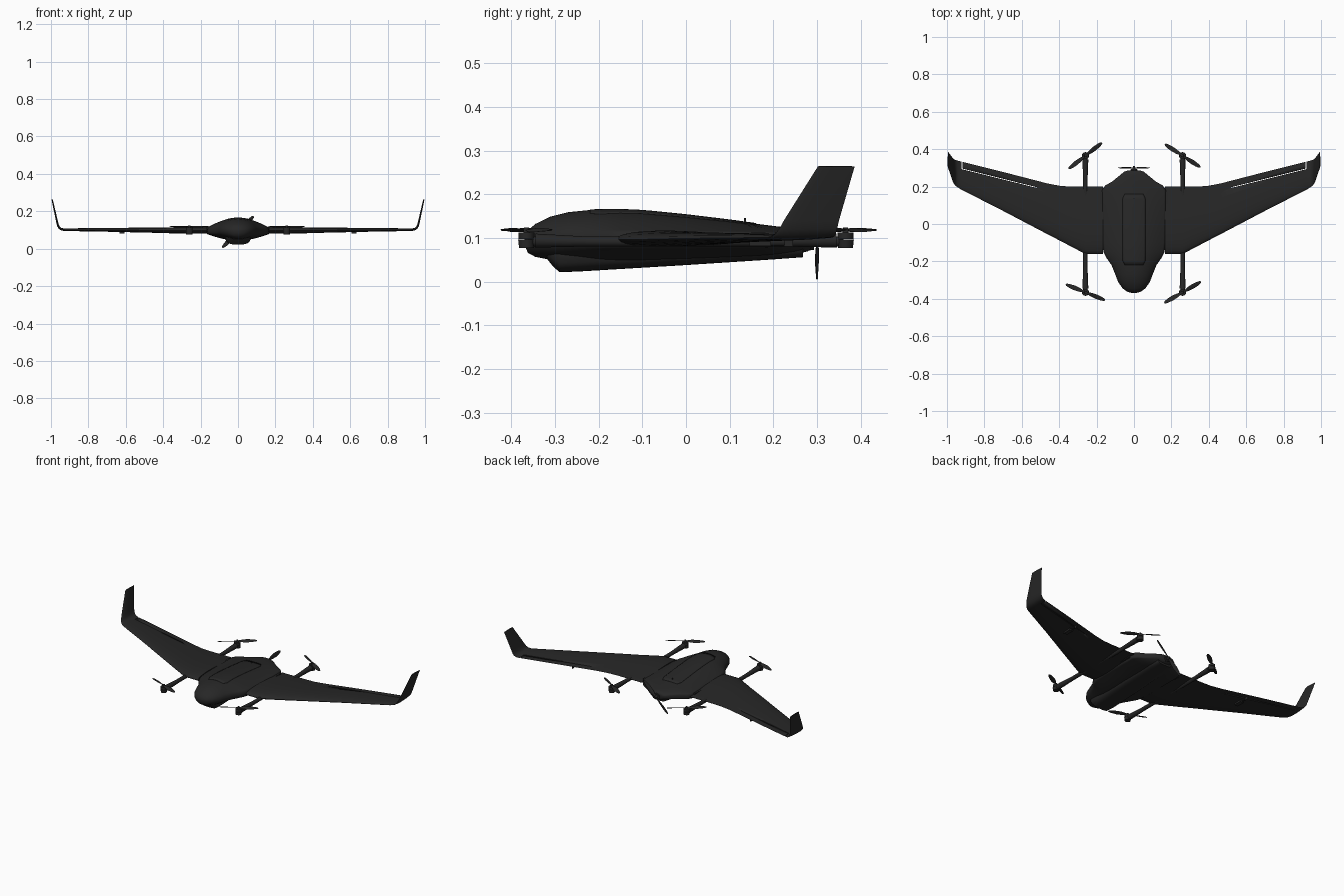
import bpy, bmesh, math
from mathutils import Matrix, Vector

if "Cube" in bpy.data.objects:
    bpy.data.objects.remove(bpy.data.objects["Cube"])

black = bpy.data.materials.new("matte_black")
black.diffuse_color = (0.02, 0.02, 0.02, 1)
black.use_nodes = True
black.node_tree.nodes["Principled BSDF"].inputs["Base Color"].default_value = black.diffuse_color


def finish(name, bm, mirror=False, angle=40):
    bmesh.ops.recalc_face_normals(bm, faces=bm.faces)
    me = bpy.data.meshes.new(name)
    bm.to_mesh(me)
    bm.free()
    ob = bpy.data.objects.new(name, me)
    bpy.context.collection.objects.link(ob)
    me.materials.append(black)
    bpy.ops.object.select_all(action='DESELECT')
    ob.select_set(True)
    bpy.context.view_layer.objects.active = ob
    bpy.ops.object.shade_smooth_by_angle(angle=math.radians(angle))
    if mirror:
        ob.modifiers.new("mirror", 'MIRROR').use_mirror_merge = False
    return ob


def loft(rings, closed=True, matrix=None):
    bm = bmesh.new()
    rows = [[bm.verts.new(p) for p in r] for r in rings]
    n = len(rows[0])
    for a, b in zip(rows, rows[1:]):
        for i in range(n if closed else n - 1):
            j = (i + 1) % n
            bm.faces.new((a[i], a[j], b[j], b[i]))
    if closed:
        bm.faces.new(rows[0])
        bm.faces.new(rows[-1])
    if matrix:
        bm.transform(matrix)
    return bm


def cylinder(name, p, q, r1, r2=None, mirror=False, sides=24):
    p, q = Vector(p), Vector(q)
    bm = bmesh.new()
    m = Matrix.Translation((p + q) / 2) @ (q - p).to_track_quat('Z', 'Y').to_matrix().to_4x4()
    bmesh.ops.create_cone(bm, cap_ends=True, segments=sides, radius1=r1,
                          radius2=r1 if r2 is None else r2, depth=(q - p).length, matrix=m)
    return finish(name, bm, mirror)


def box(name, c, size, mirror=False, rot=0):
    bm = bmesh.new()
    m = Matrix.Translation(c) @ Matrix.Rotation(rot, 4, 'Z') @ Matrix.Diagonal((*size, 1))
    bmesh.ops.create_cube(bm, size=1, matrix=m)
    return finish(name, bm, mirror)


# Blended fuselage: y, half width, top z, bottom z, amount of bell-shaped flank
BODY = [(-.369, .012, .100, .084, 0), (-.362, .036, .117, .066, 0), (-.345, .060, .132, .057, 0),
        (-.31, .085, .149, .050, .1), (-.27, .100, .159, .047, .25), (-.22, .120, .164, .044, .5),
        (-.18, .148, .165, .043, .8), (-.15, .163, .165, .043, 1), (-.10, .170, .163, .044, 1),
        (0, .172, .153, .048, 1), (.10, .172, .141, .053, 1), (.18, .172, .130, .058, 1),
        (.205, .155, .127, .060, .9), (.228, .115, .124, .062, .7), (.262, .074, .119, .065, .4),
        (.280, .052, .114, .070, .1), (.286, .035, .108, .076, 0)]
ZMID = .096


def body_point(st, a, grow=0):
    y, w, zt, zb, bell = st
    s = math.sin(a)
    h = (zt - ZMID if s >= 0 else ZMID - zb) + grow
    m = abs(s)
    t = min(.016, h) * min(1, m * 4)
    z = (1 - bell) * h * m + bell * (t + max(0, h - .016) * m ** 2.2)
    return (w * math.cos(a), y, ZMID + math.copysign(z, s))


N = 64
finish("fuselage", loft([[body_point(s, 2 * math.pi * i / N) for i in range(N)] for s in BODY]), angle=50)


def body_at(y):
    for a, b in zip(BODY, BODY[1:]):
        if a[0] <= y <= b[0]:
            t = (y - a[0]) / (b[0] - a[0])
            return [u + (v - u) * t for u, v in zip(a, b)]


# Top hatch follows the fuselage skin
rows = []
for k in range(15):
    st = body_at(-.22 + .38 * k / 14)
    half = .062 if 0 < k < 14 else .05
    rows.append([body_point(st, math.acos(half * (1 - i / 6) / st[1]), .0015) for i in range(13)])
hatch = finish("top_hatch", loft(rows, closed=False))
hatch.modifiers.new("thickness", 'SOLIDIFY').thickness = .003

# Belly equipment pod: y, half width, bottom z
rings = []
for y, w, zb in [(-.318, .045, .052), (-.305, .052, .036), (-.29, .056, .022), (-.25, .06, .023),
                 (0, .062, .038), (.2, .055, .051), (.268, .042, .056)]:
    ring = []
    for i in range(32):
        a = 2 * math.pi * i / 32
        c, s = math.cos(a), math.sin(a)
        cx = math.copysign(abs(c) ** .6, c)
        sz = math.copysign(abs(s) ** .6, s)
        mid = (zb + .09) / 2
        ring.append((w * cx * (1.15 + .15 * sz), y, mid + (.09 - zb) / 2 * sz))
    rings.append(ring)
finish("belly_pod", loft(rings), angle=35)

# Wing with upturned winglet: x, z, leading y, trailing y, thickness, tilt in degrees
WING = [(.167, .097, -.16, .20, .040, 0), (.26, .097, -.16, .20, .040, 0),
        (.33, .097, -.124, .20, .036, 0), (.39, .097, -.092, .203, .033, 0),
        (.46, .098, -.056, .216, .030, 0), (.70, .100, .070, .278, .022, 0),
        (.925, .101, .185, .334, .015, 0), (.943, .103, .196, .339, .014, 15),
        (.955, .110, .205, .343, .013, 40), (.962, .122, .214, .346, .012, 65),
        (.967, .140, .224, .350, .011, 78), (.994, .264, .302, .386, .007, 78)]


def airfoil(n=14):
    def half(u):
        return 5 * (.2969 * u ** .5 - .126 * u - .3516 * u * u + .2843 * u ** 3 - .1 * u ** 4)
    us = [(1 - math.cos(math.pi * i / n)) / 2 for i in range(n + 1)]
    return [(u, half(u)) for u in us[::-1]] + [(u, -half(u) * .85) for u in us[1:]]


rings = []
for x, z, le, te, th, tilt in WING:
    a = math.radians(tilt)
    rings.append([(x - math.sin(a) * v * th, le + (te - le) * u, z + math.cos(a) * v * th)
                  for u, v in airfoil()])
wing = finish("wing", loft(rings))

# Elevon hinge slit cut through each wing
slope = math.atan2(.10, .40)
cuts = [box("elevon_hinge_cutter", (.72, .245, .1), (.412, .004, .1), rot=slope),
        box("elevon_end_cutter", (.92, .32, .1), (.004, .05, .1))]
for c in cuts:
    c.hide_render = True
    c.hide_viewport = True
    m = wing.modifiers.new("slit", 'BOOLEAN')
    m.operation, m.object, m.solver = 'DIFFERENCE', c, 'EXACT'
wing.modifiers.new("mirror", 'MIRROR').use_mirror_merge = False

# Spar joining the wing roots to the fuselage, and elevon control horns
box("wing_root_joint", (.165, .03, .097), (.03, .28, .022), True)
box("servo_cover", (.62, .17, .088), (.025, .05, .012), True)
box("control_horn", (.62, .235, .089), (.004, .02, .018), True)
cylinder("push_rod", (.62, .17, .083), (.62, .235, .083), .0015, mirror=True, sides=8)


# Two-bladed propeller built along x, spinning about z
def propeller(name, matrix, R=.113):
    rings = []
    for r, chord in [(-1, .006), (-.95, .014), (-.8, .021), (-.55, .026), (-.3, .022), (-.12, .012),
                     (.12, .012), (.3, .022), (.55, .026), (.8, .021), (.95, .014), (1, .006)]:
        b = math.copysign(math.radians(30 - 20 * abs(r)), r)
        ring = []
        for i in range(12):
            a = 2 * math.pi * i / 12
            u, v = chord / 2 * math.cos(a), .0016 * math.sin(a)
            ring.append((r * R, u * math.cos(b) - v * math.sin(b), u * math.sin(b) + v * math.cos(b)))
        rings.append(ring)
    finish(name, loft(rings, matrix=matrix))


# Lift booms with motors and propellers at both ends
X = .26
cylinder("lift_boom", (X, -.36, .092), (X, .36, .092), .0115, mirror=True)
for label, s, zrot in (("front", -1, (158, 30)), ("rear", 1, (38, 147))):
    cylinder(label + "_boom_fairing", (X, s * .23, .092), (X, s * .345, .094), .0115, .016, mirror=True)
    cylinder(label + "_motor_mount", (X, s * .365, .077), (X, s * .365, .096), .017, .019, mirror=True)
    cylinder(label + "_lift_motor", (X, s * .365, .098), (X, s * .365, .112), .018, mirror=True)
    cylinder(label + "_lift_hub", (X, s * .365, .108), (X, s * .365, .124), .008, .006, mirror=True)
    for side, ang in zip((-1, 1), zrot):
        propeller(label + ("_left" if side < 0 else "_right") + "_lift_propeller",
                  Matrix.Translation((side * X, s * .365, .118)) @ Matrix.Rotation(math.radians(ang), 4, 'Z'))

# Pusher motor and propeller at the tail
cylinder("pusher_motor", (0, .27, .09), (0, .293, .09), .02, .017)
cylinder("pusher_spinner", (0, .29, .09), (0, .31, .09), .01, .004)
propeller("pusher_propeller", Matrix.Translation((0, .3, .09)) @ Matrix.Rotation(math.radians(-45), 4, 'Y')
          @ Matrix.Rotation(math.radians(-90), 4, 'X'), .118)

# Small antenna on the spine
cylinder("antenna", (0, .135, .13), (0, .135, .146), .003, .002, sides=12)
